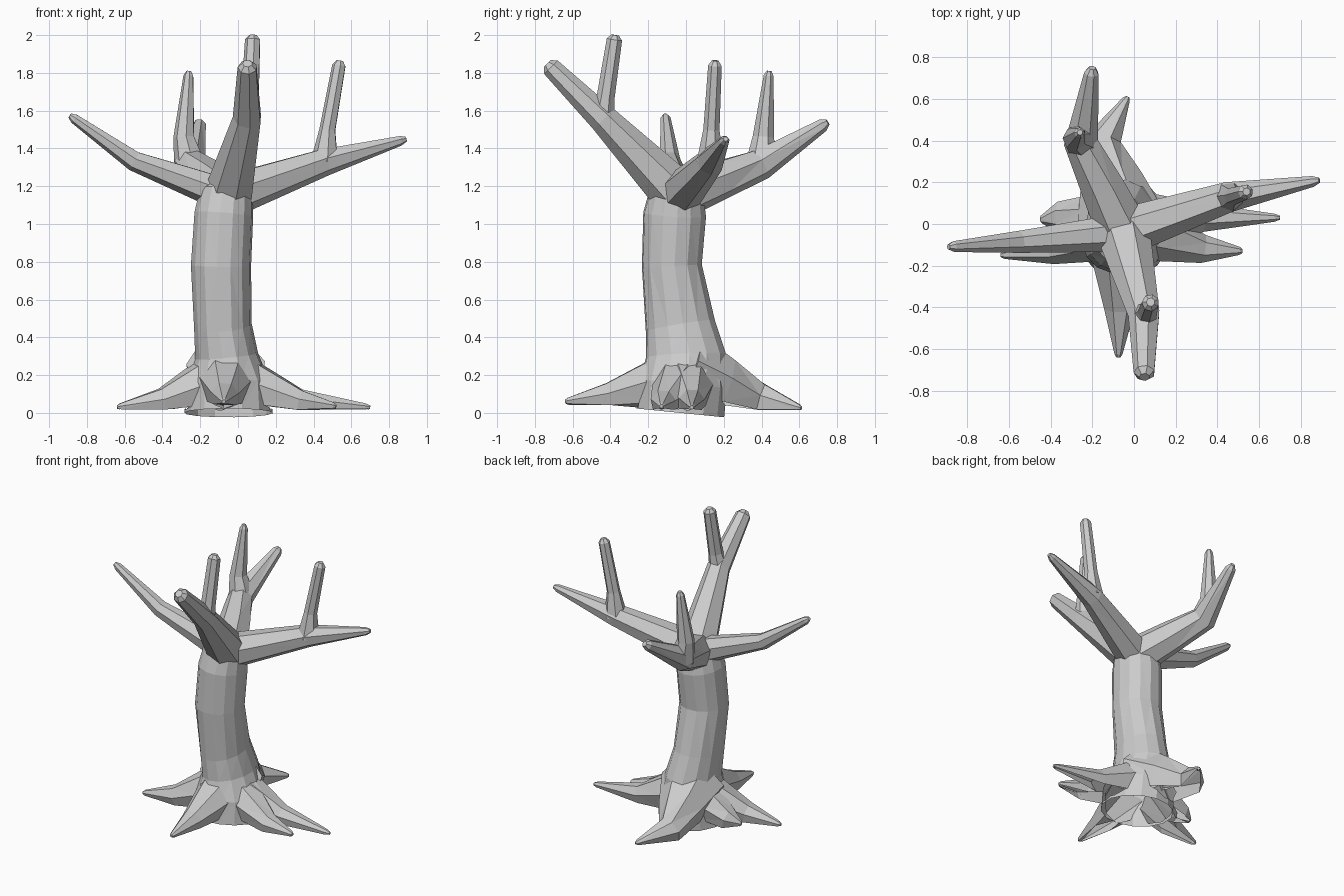
import bpy, bmesh, math
from mathutils import Vector

if "Cube" in bpy.data.objects:
    bpy.data.objects.remove(bpy.data.objects["Cube"])


def tube(name, path, sides, floor=-1):
    """Faceted tube along (centre, radius, second-axis ratio) stations, flattened at the floor."""
    bm = bmesh.new()
    pts = [Vector(p[0]) for p in path]
    steep = (pts[-1] - pts[0]).normalized().z > 0.65
    ref = Vector((1, 0, 0)) if steep else Vector((0, 0, 1))
    last, previous = len(pts) - 1, None
    for i, (_, r, k) in enumerate(path):
        a = pts[i] - pts[max(i - 1, 0)]
        b = pts[min(i + 1, last)] - pts[i]
        t = (a.normalized() + b.normalized()).normalized()
        u = t.cross(ref).normalized()
        v = u.cross(t)
        ring = []
        for s in range(sides):
            ang = math.tau * (s + 0.3) / sides
            co = pts[i] + u * r * math.cos(ang) + v * r * k * math.sin(ang)
            co.z = max(co.z, floor)
            ring.append(bm.verts.new(co))
        if previous:
            for s in range(sides):
                n = (s + 1) % sides
                bm.faces.new((previous[s], previous[n], ring[n], ring[s]))
        if i in (0, last):
            bm.faces.new(ring)
        previous = ring
    bmesh.ops.triangulate(bm, faces=[f for f in bm.faces if len(f.verts) == 4])
    bmesh.ops.recalc_face_normals(bm, faces=bm.faces)
    me = bpy.data.meshes.new(name)
    bm.to_mesh(me)
    bm.free()
    ob = bpy.data.objects.new(name, me)
    bpy.context.collection.objects.link(ob)
    return ob


parts = []


def limb(name, start, r0, bend, r1, tip, r2, floor=-1):
    """Two-segment limb with a chamfered tip; returns the bend so twigs can fork there."""
    start, bend, tip = Vector(start), Vector(bend), Vector(tip)
    parts.append(tube(name, [(start, r0, 1), (start.lerp(bend, 0.5), (r0 + r1) / 2, 1),
                             (bend, r1, 1), (bend.lerp(tip, 0.93), r2, 1),
                             (tip, r2 / 2, 1)], 7, floor))
    return bend


def root(name, bend, r1, tip, r0=0.18):
    # each root gets its own slight ground height so undersides never coincide
    limb(name, (-0.06, 0, r0), r0, bend, r1, tip, 0.02, 0.014 + 0.003 * len(parts) / 2)


# Trunk: flared foot, slight lean, rounded crown
trunk = tube("tree", [
    ((-0.05, -0.03, 0), 0.235, 1), ((-0.05, -0.015, 0.15), 0.235, 0.95),
    ((-0.06, 0, 0.3), 0.215, 0.78), ((-0.08, -0.03, 0.46), 0.187, 0.82),
    ((-0.09, -0.075, 0.78), 0.16, 1), ((-0.075, -0.06, 1.05), 0.168, 0.93),
    ((-0.06, -0.05, 1.19), 0.14, 1), ((-0.06, -0.05, 1.26), 0.06, 1)], 14)

# Roots
root("back_root", (-0.15, 0.4, 0.07), 0.09, (-0.03, 0.61, 0.025), 0.22)
root("right_root", (0.33, 0.03, 0.06), 0.07, (0.7, 0.03, 0.03))
root("right_root_fork", (0.33, -0.12, 0.055), 0.07, (0.52, -0.13, 0.035))
root("left_root", (-0.4, -0.12, 0.06), 0.075, (-0.64, -0.15, 0.03))
root("left_root_fork", (-0.36, 0.035, 0.065), 0.075, (-0.45, 0.02, 0.05))
root("front_root", (-0.07, -0.41, 0.09), 0.075, (-0.075, -0.64, 0.06), 0.19)

# Main branches leave the crown, twigs fork from their bends
crown = (-0.05, -0.04, 1.15)
limb("left_branch", crown, 0.095, (-0.55, -0.085, 1.335), 0.055, (-0.89, -0.11, 1.575), 0.027)
fork = limb("right_branch", crown, 0.12, (0.46, 0.13, 1.33), 0.075, (0.89, 0.21, 1.45), 0.027)
limb("right_twig", fork, 0.075, (0.475, 0.135, 1.5), 0.044, (0.54, 0.155, 1.865), 0.037)
fork = limb("front_branch", crown, 0.135, (0.05, -0.44, 1.56), 0.078, (0.05, -0.735, 1.85), 0.052)
limb("front_twig", fork, 0.065, (0.065, -0.425, 1.67), 0.049, (0.08, -0.375, 2), 0.042)
fork = limb("back_branch", crown, 0.13, (-0.255, 0.4, 1.32), 0.085, (-0.2, 0.75, 1.54), 0.036)
limb("back_twig", fork, 0.085, (-0.285, 0.41, 1.46), 0.058, (-0.26, 0.44, 1.81), 0.027)

# Fuse every limb into the trunk as one skin
bpy.context.view_layer.objects.active = trunk
trunk.select_set(True)
for part in parts:
    mod = trunk.modifiers.new("fuse", 'BOOLEAN')
    mod.operation = 'UNION'
    mod.solver = 'EXACT'
    mod.object = part
    bpy.ops.object.modifier_apply(modifier=mod.name)
    bpy.data.objects.remove(part)

# Hollow underside: drop the faces lying on the ground
bm = bmesh.new()
bm.from_mesh(trunk.data)
ground = [f for f in bm.faces if f.normal.z < -0.9 and f.calc_center_median().z < 0.04]
bmesh.ops.delete(bm, geom=ground, context='FACES')
bm.to_mesh(trunk.data)
bm.free()
